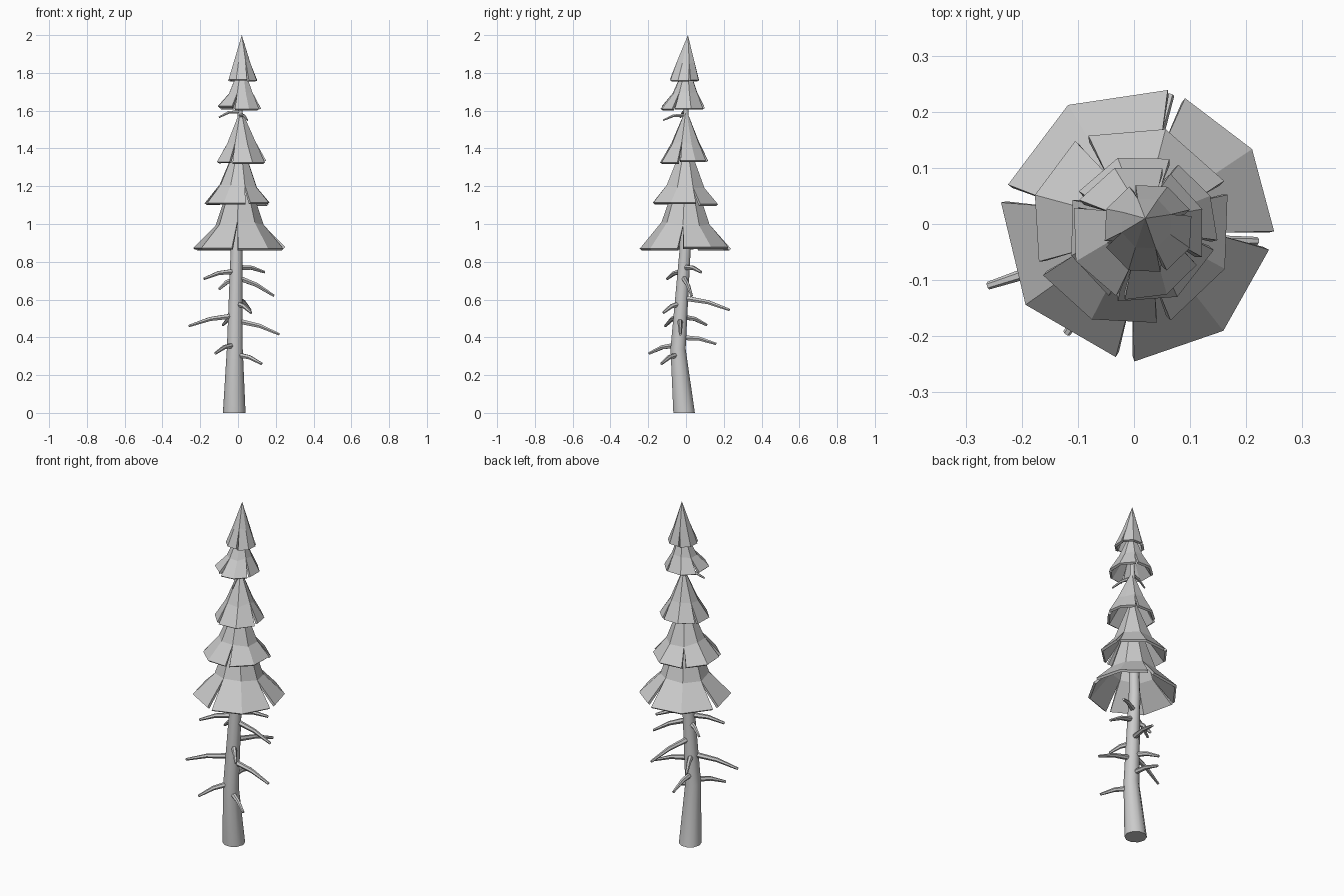
import bpy, math, random
from mathutils import Vector

if "Cube" in bpy.data.objects:
    bpy.data.objects.remove(bpy.data.objects["Cube"])

random.seed(4)


def make_object(name, verts, faces, smooth=False):
    me = bpy.data.meshes.new(name)
    me.from_pydata([tuple(v) for v in verts], [], faces)
    me.update()
    ob = bpy.data.objects.new(name, me)
    bpy.context.collection.objects.link(ob)
    if smooth:
        bpy.ops.object.select_all(action='DESELECT')
        ob.select_set(True)
        bpy.context.view_layer.objects.active = ob
        bpy.ops.object.shade_smooth_by_angle(angle=math.radians(50))
    return ob


def tube(name, path, radii, sides, level=False):
    """Tapered tube along a path; level keeps the rings horizontal."""
    pts = [Vector(p) for p in path]
    verts, faces = [], []
    for i, (p, r) in enumerate(zip(pts, radii)):
        d = pts[min(i + 1, len(pts) - 1)] - pts[max(i - 1, 0)]
        if level:
            u, v = Vector((1, 0, 0)), Vector((0, 1, 0))
        else:
            u = Vector((0, 0, 1)).cross(d).normalized()
            v = d.cross(u).normalized()
        for k in range(sides):
            a = 2 * math.pi * k / sides
            verts.append(p + u * r * math.cos(a) + v * r * math.sin(a))
    for i in range(len(pts) - 1):
        for k in range(sides):
            n = (k + 1) % sides
            a, b = i * sides, (i + 1) * sides
            faces.append((a + k, a + n, b + n, b + k))
    faces.append(tuple(reversed(range(sides))))
    faces.append(tuple(range(len(verts) - sides, len(verts))))
    return make_object(name, verts, faces, True)


# Slightly bent, tapering trunk
trunk = [(-.02, -.01, 0), (-.017, -.042, .34), (-.008, -.005, .86),
         (.005, 0, 1.3), (.012, 0, 1.62), (.017, 0, 1.85)]
tube("trunk", trunk, [.06, .042, .031, .021, .013, .006], 10, level=True)


def trunk_at(z):
    for p, q in zip(trunk, trunk[1:]):
        if p[2] <= z <= q[2]:
            return Vector(p).lerp(Vector(q), (z - p[2]) / (q[2] - p[2]))


# Bare drooping branches: root height, tip position
branches = [
    (.31, (.125, -.13, .26)), (.36, (-.12, -.195, .315)),
    (.40, (-.03, .16, .365)), (.49, (.22, -.03, .415)),
    (.515, (-.26, -.11, .46)), (.51, (-.08, .11, .465)),
    (.58, (.07, -.12, .53)), (.61, (.065, .23, .545)),
    (.72, (.19, .03, .62)), (.71, (-.10, .02, .655)),
    (.75, (-.18, -.10, .71)), (.77, (.14, .08, .745)),
    (1.595, (-.10, -.03, 1.565)), (1.575, (.05, -.12, 1.55)),
]
for i, (z, tip) in enumerate(branches):
    root, tip = trunk_at(z), Vector(tip)
    mid = root.lerp(tip, .55) + Vector((0, 0, .012))
    s = .65 if z > 1 else 1
    tube(f"branch_{i + 1}", [root, mid, tip], [.016 * s, .012 * s, .007 * s], 6)


def foliage(name, center, apex, mid, rim, splits):
    """Flared cone of four two-facet panels, slit from the middle ring down."""
    cx, cy = center
    verts, faces = [Vector(apex)], []
    mids = []
    for k in range(4):
        a0 = splits[k]
        a1 = splits[(k + 1) % 4] + (360 if k == 3 else 0)
        mids += [a0, (a0 + a1) / 2]
    mx, my = (cx + apex[0]) / 2, (cy + apex[1]) / 2
    for i, a in enumerate(mids):
        a = math.radians(a)
        verts.append(Vector((mx + mid[0] * math.cos(a), my + mid[0] * math.sin(a),
                             mid[1] + random.uniform(-.012, .012))))
    gap = 4
    for k in range(4):
        a0, am = mids[2 * k], mids[2 * k + 1]
        a1 = mids[(2 * k + 2) % 8] + (360 if k == 3 else 0)
        dz = random.uniform(-.006, .012)
        base = len(verts)
        for a, s in ((a0 + gap, 1), (am, 1), (a1 - gap, .98)):
            a = math.radians(a)
            r = rim[0] * s
            verts.append(Vector((cx + r * math.cos(a), cy + r * math.sin(a), rim[1] + dz)))
        for j in range(2):
            m0, m1 = 1 + 2 * k + j, 1 + (2 * k + j + 1) % 8
            faces.append((0, m0, m1))
            faces.append((m0, base + j, base + j + 1, m1))
    ob = make_object(name, verts, faces)
    sol = ob.modifiers.new("thickness", 'SOLIDIFY')
    sol.thickness = .014
    sol.offset = -1


# Five foliage tiers, bottom to top
foliage("foliage_1", (.005, 0), (.01, 0, 1.38), (.13, 1.0), (.245, .87), (-7, 73, 167, 265))
foliage("foliage_2", (-.003, -.003), (.01, 0, 1.46), (.105, 1.2), (.182, 1.105), (22, 120, 205, 288))
foliage("foliage_3", (.015, -.01), (.015, 0, 1.61), (.078, 1.43), (.135, 1.325), (-12, 65, 153, 247))
foliage("foliage_4", (.007, -.015), (.02, .005, 1.86), (.068, 1.69), (.122, 1.615), (-25, 65, 155, 255))
foliage("foliage_5", (.025, -.008), (.02, .01, 2.0), (.047, 1.86), (.082, 1.76), (20, 110, 200, 290))
